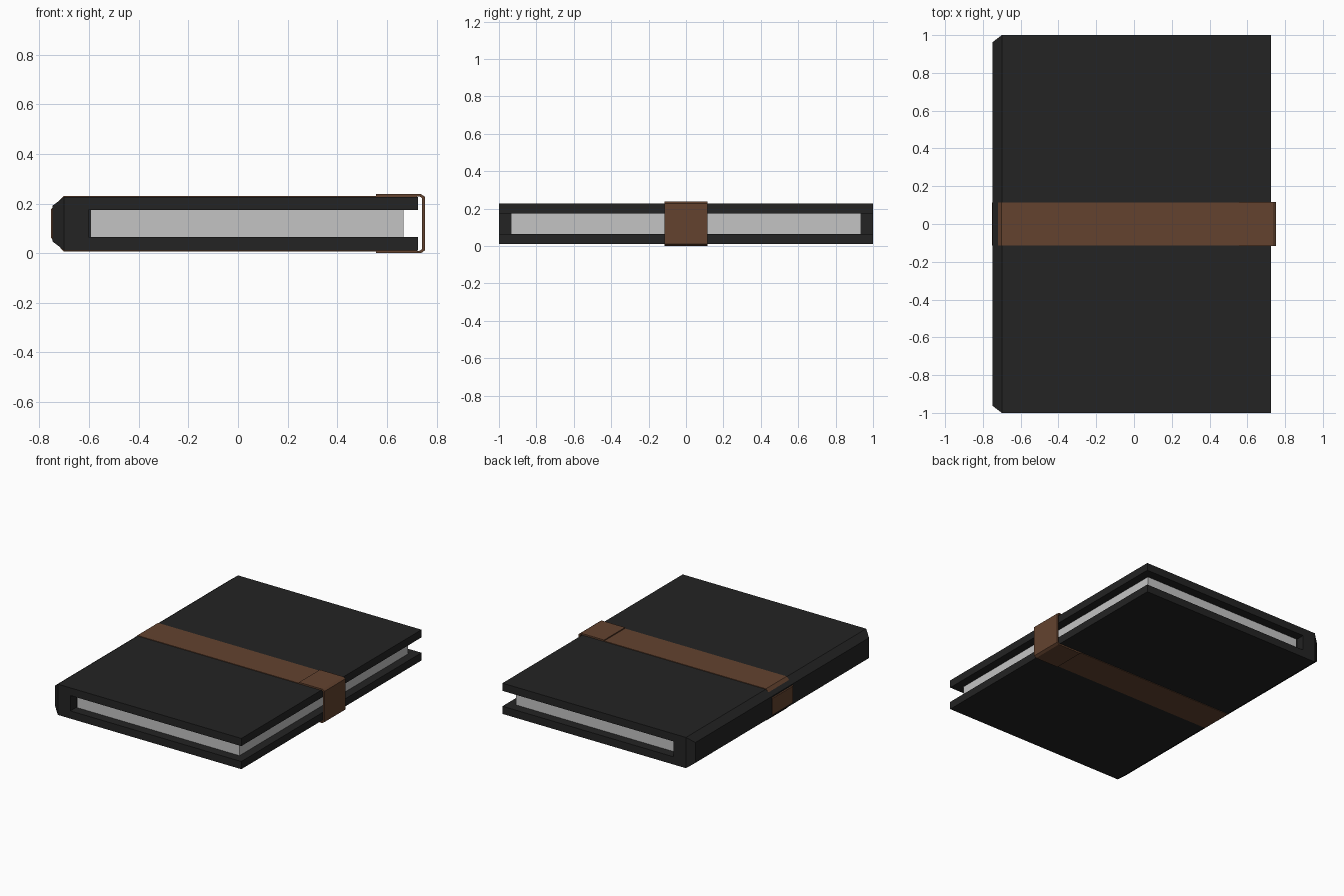
import bpy
import bmesh
from mathutils import Vector

if "Cube" in bpy.data.objects:
    bpy.data.objects.remove(bpy.data.objects["Cube"])


def material(name, rgb):
    m = bpy.data.materials.new(name)
    m.diffuse_color = (*rgb, 1.0)
    m.use_nodes = True
    m.node_tree.nodes["Principled BSDF"].inputs["Base Color"].default_value = m.diffuse_color
    return m


BLACK = material("black cover", (0.017, 0.017, 0.017))
BROWN = material("brown leather", (0.125, 0.055, 0.028))
PAPER = material("paper grey", (0.55, 0.55, 0.55))


def extrude_profile(name, profile, half_width, mat, edit=None):
    """Extrude a closed x-z profile along y, centred on y = 0."""
    bm = bmesh.new()
    face = bm.faces.new([bm.verts.new((x, -half_width, z)) for x, z in profile])
    new = bmesh.ops.extrude_face_region(bm, geom=[face])["geom"]
    verts = [v for v in new if isinstance(v, bmesh.types.BMVert)]
    bmesh.ops.translate(bm, verts=verts, vec=(0, 2 * half_width, 0))
    bmesh.ops.recalc_face_normals(bm, faces=bm.faces)
    if edit:
        edit(bm)
    # concave end caps become clean triangles
    bmesh.ops.triangulate(bm, faces=[f for f in bm.faces if len(f.verts) > 4])
    mesh = bpy.data.meshes.new(name)
    bm.to_mesh(mesh)
    bm.free()
    mesh.materials.append(mat)
    obj = bpy.data.objects.new(name, mesh)
    bpy.context.collection.objects.link(obj)
    return obj


def mirrored(upper):
    """Complete a profile half by mirroring it about the mid height."""
    return upper + [(x, 2 * MID - z) for x, z in reversed(upper)]


MID = 0.119


# Cover: C-shaped section, spine face drawn out into a chamfered back
def draw_out_spine(bm):
    face = min(bm.faces, key=lambda f: f.calc_center_median().x)
    bmesh.ops.inset_region(bm, faces=[face], thickness=0.052)
    bmesh.ops.translate(bm, verts=face.verts, vec=Vector((-0.048, 0, 0)))


cover = mirrored([(-0.70, MID + 0.108), (0.726, MID + 0.108),
                  (0.726, MID + 0.054), (-0.602, MID + 0.054)])
extrude_profile("cover", cover, 1.0, BLACK, draw_out_spine)

# Pages and the dark binding strip behind them
extrude_profile("pages", mirrored([(-0.593, MID + 0.054), (0.666, MID + 0.054)]), 0.935, PAPER)
extrude_profile("binding", mirrored([(-0.602, MID + 0.054), (-0.593, MID + 0.054)]), 0.935, BLACK)

# Strap: thin band around both covers and the spine
outer = [(0.722, MID + 0.112), (-0.702, MID + 0.112), (-0.753, MID + 0.058)]
inner = [(0.722, MID + 0.107), (-0.699, MID + 0.107), (-0.746, MID + 0.056)]
extrude_profile("strap", mirrored(outer) + mirrored(inner)[::-1], 0.115, BROWN)

# Clasp: thicker band bridging the open edge
outer = [(0.555, MID + 0.119), (0.737, MID + 0.119), (0.753, MID + 0.108)]
inner = [(0.555, MID + 0.110), (0.731, MID + 0.110), (0.741, MID + 0.103)]
extrude_profile("clasp", mirrored(outer) + mirrored(inner)[::-1], 0.116, BROWN)
